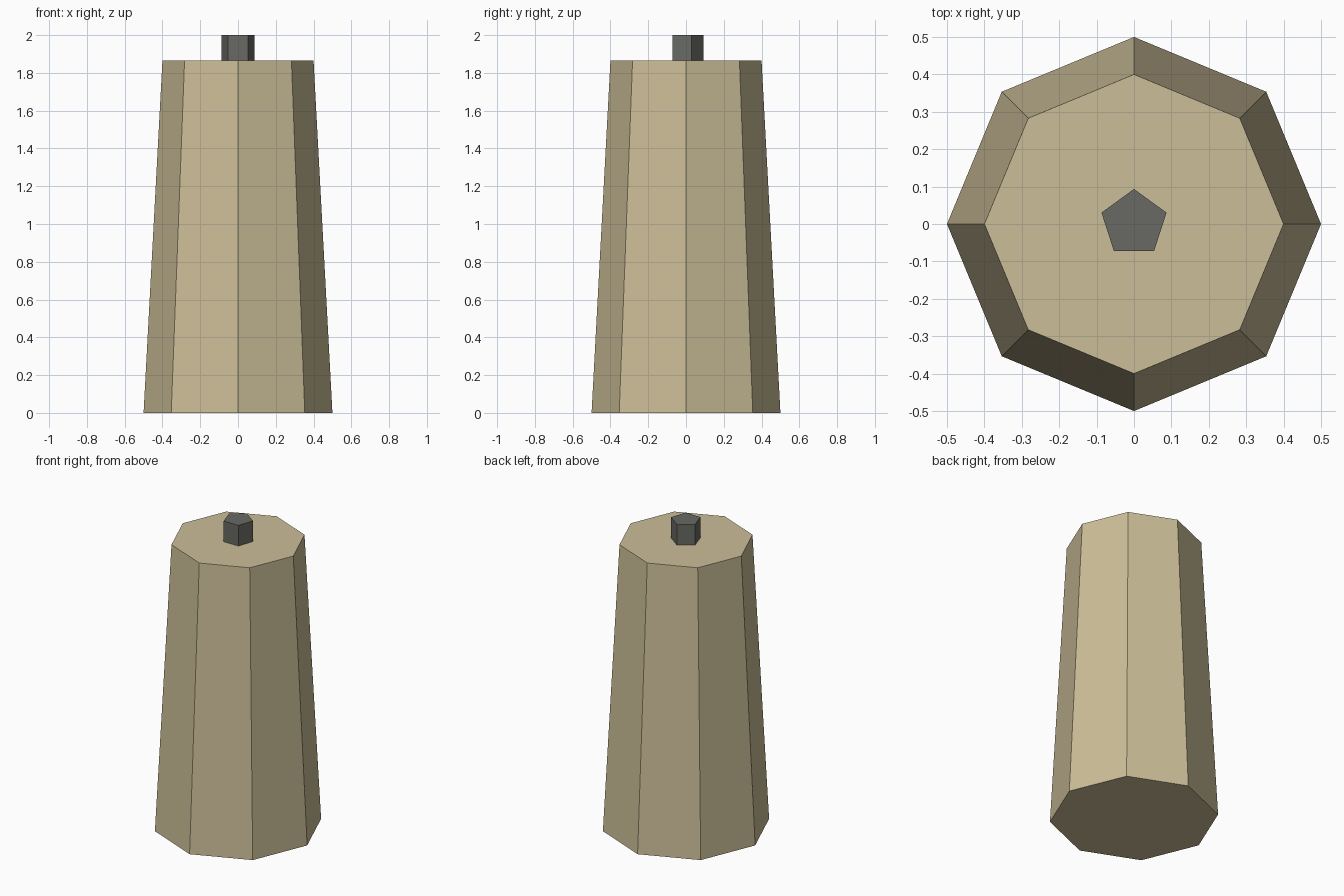
import bpy, bmesh
from mathutils import Matrix

if "Cube" in bpy.data.objects:
    bpy.data.objects.remove(bpy.data.objects["Cube"])


def material(name, rgb):
    m = bpy.data.materials.new(name)
    m.diffuse_color = (*rgb, 1)
    m.use_nodes = True
    m.node_tree.nodes["Principled BSDF"].inputs["Base Color"].default_value = m.diffuse_color
    return m


def prism(name, sides, r_bottom, r_top, z0, z1, mat, y=0.0):
    """Flat-sided tapered prism with one corner pointing to +y."""
    bm = bmesh.new()
    bmesh.ops.create_cone(bm, cap_ends=True, segments=sides,
                          radius1=r_bottom, radius2=r_top, depth=z1 - z0,
                          matrix=Matrix.Translation((0, y, (z0 + z1) / 2)))
    # make sure a corner points to +y
    top = max(v.co.y for v in bm.verts) - y
    low = y - min(v.co.y for v in bm.verts)
    if top < low - 1e-4:
        bmesh.ops.scale(bm, vec=(-1, -1, 1), verts=bm.verts,
                        space=Matrix.Translation((0, -y, 0)))
    bmesh.ops.recalc_face_normals(bm, faces=bm.faces)
    mesh = bpy.data.meshes.new(name)
    bm.to_mesh(mesh)
    bm.free()
    mesh.materials.append(mat)
    obj = bpy.data.objects.new(name, mesh)
    bpy.context.collection.objects.link(obj)
    return obj


wax = material("cream wax", (0.604, 0.515, 0.314))
charred = material("charcoal wick", (0.138, 0.144, 0.127))

# Tapered octagonal candle body
prism("candle_body", 8, 0.5, 0.4, 0.0, 1.865, wax)
# Short pentagonal wick
prism("wick", 5, 0.0915, 0.0915, 1.86, 2.0, charred, y=0.002)
